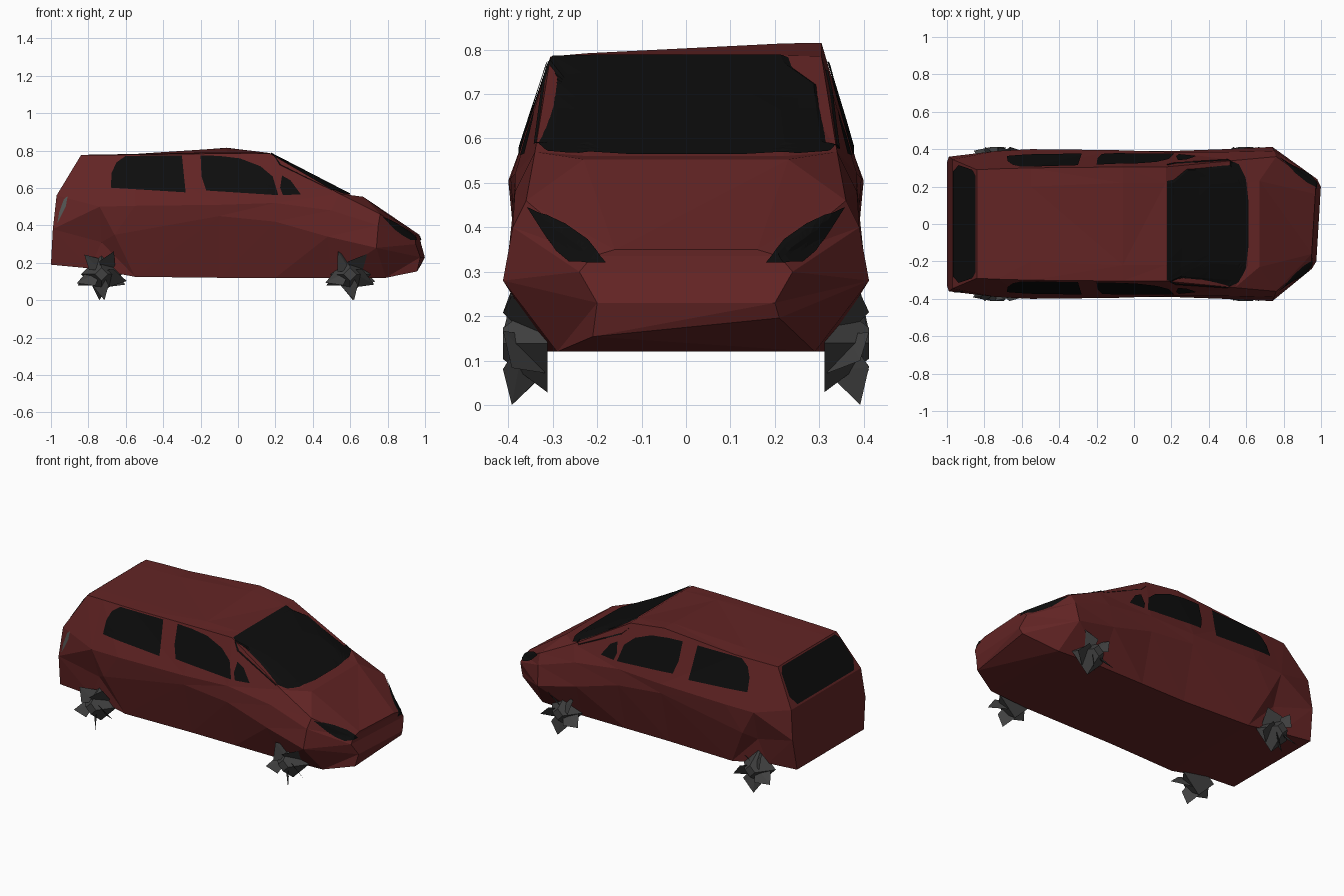
import bpy, bmesh, math, random
from mathutils import Vector, Matrix
from mathutils.bvhtree import BVHTree

random.seed(4)
default = bpy.data.objects.get("Cube")
if default:
    bpy.data.objects.remove(default, do_unlink=True)


def material(name, rgb):
    mat = bpy.data.materials.new(name)
    mat.use_nodes = True
    colour = (*rgb, 1)
    mat.diffuse_color = colour
    shader = next(n for n in mat.node_tree.nodes if n.type == "BSDF_PRINCIPLED")
    shader.inputs["Base Color"].default_value = colour
    return mat


PAINT = material("dark_red_paint", (.125, .018, .018))
GLASS = material("black_glass", (.004, .004, .004))
RUBBER = material("grey_rubber", (.052, .052, .052))
LENS = material("grey_lens", (.085, .09, .085))


def add_object(name, bm, mat):
    mesh = bpy.data.meshes.new(name)
    bm.to_mesh(mesh)
    mesh.materials.append(mat)
    obj = bpy.data.objects.new(name, mesh)
    bpy.context.collection.objects.link(obj)
    return obj


# Lengthwise lines of the left half of the body, each from tail to nose
sill = [(-1, .33, .19), (-.79, .32, .17), (-.55, .33, .125), (-.1, .31, .12),
        (.2, .31, .12), (.5, .31, .12), (.79, .29, .12), (.97, .21, .175)]
flank = [(-.99, .36, .38), (-.73, .33, .31), (-.66, .385, .35), (-.1, .39, .45),
         (.2, .39, .42), (.48, .4, .34), (.74, .412, .28), (.987, .2, .23)]
belt = [(-.97, .345, .56), (-.74, .39, .5), (-.55, .4, .505), (-.1, .395, .51),
        (.2, .385, .52), (.5, .385, .48), (.75, .39, .4), (.965, .24, .3)]
shoulder = [(-.84, .29, .775), (-.73, .295, .777), (-.55, .3, .778), (-.06, .305, .785),
            (.17, .305, .785), (.54, .34, .57), (.76, .36, .46), (.96, .21, .335)]
crown = [(-.84, .2, .777), (-.73, .2, .779), (-.55, .2, .782), (-.06, .22, .788),
         (.17, .22, .787), (.61, .22, .56), (.67, .23, .553), (.96, .16, .35)]
LINES = [sill, flank, belt, shoulder, crown]


def body_point(line, col, side):
    x, y, z = LINES[line][col]
    y *= side
    if col == 3 and line > 2:        # roof leans slightly upward on the left
        z += .03 * (y + .3) / .6
    if col == 7:                     # nose is a little skewed
        x += .06 * y
        if line == 0:
            z += .1 * y
    return x, y, z


def build_body():
    bm = bmesh.new()
    cols = range(len(sill))
    left, right = ([[bm.verts.new(body_point(r, c, s)) for c in cols]
                    for r in range(len(LINES))] for s in (1, -1))
    ring = left + right[::-1]
    for a, b in zip(ring, ring[1:] + ring[:1]):
        for c in cols[:-1]:
            bm.faces.new((a[c], a[c + 1], b[c + 1], b[c]))
    # tail and nose panels
    for r in range(len(LINES) - 1):
        for c in (0, cols[-1]):
            bm.faces.new((left[r][c], left[r + 1][c], right[r + 1][c], right[r][c]))
    bmesh.ops.triangulate(bm, faces=bm.faces)
    bmesh.ops.recalc_face_normals(bm, faces=bm.faces)
    return bm


body = build_body()
add_object("car_body", body, PAINT)
surface = BVHTree.FromBMesh(body)


def panel(name, outline, direction, mat, lift=.005):
    """Lay a flat outline onto the body along a direction."""
    ray = Vector(direction)
    axis = [abs(v) for v in ray].index(1)
    bm = bmesh.new()
    corners = []
    for a, b in outline:
        co = [a, b]
        co.insert(axis, 0)
        corners.append(bm.verts.new(Vector(co) - ray * 2))
    bm.faces.new(corners)
    bmesh.ops.triangulate(bm, faces=bm.faces)
    bmesh.ops.subdivide_edges(bm, edges=bm.edges, cuts=5, use_grid_fill=True)
    missed = []
    for v in bm.verts:
        hit, normal, _, _ = surface.ray_cast(v.co, ray)
        if hit is None:
            missed.append(v)
        else:
            v.co = hit + normal * lift
    bmesh.ops.delete(bm, geom=missed, context="VERTS")
    bm.normal_update()
    for f in bm.faces:
        if f.normal.dot(ray) > 0:
            f.normal_flip()
    return add_object(name, bm, mat)


# Side windows
rear_pane = [(-.68, .6), (-.675, .68), (-.65, .735), (-.6, .77), (-.3, .773),
             (-.28, .575)]
front_pane = [(-.2, .773), (-.1, .77), (.01, .757), (.12, .715), (.185, .66),
              (.215, .56), (-.17, .585), (-.195, .66)]
quarter_pane = [(.235, .665), (.28, .64), (.335, .565), (.24, .56), (.225, .6)]
for side, label in ((1, "left"), (-1, "right")):
    for pane, title in ((rear_pane, "rear"), (front_pane, "front"), (quarter_pane, "quarter")):
        panel(f"{label}_{title}_window", pane, (0, -side, 0), GLASS)

# Windscreen and tailgate window
panel("windscreen", [(.175, .315), (.175, -.3), (.22, -.32), (.5, -.338), (.56, -.31),
                     (.595, -.24), (.612, -.1), (.612, .1), (.595, .25), (.56, .32),
                     (.5, .342), (.22, .325)], (0, 0, -1), GLASS)
half = [(.26, .768), (.29, .74), (.315, .62), (.28, .57)]
panel("tailgate_window", half + [(-y, z) for y, z in half[::-1]], (1, 0, 0), GLASS)

# Headlights and the corner lamp
lamp = [(.355, .445), (.27, .405), (.22, .37), (.18, .32), (.26, .32), (.29, .345), (.32, .39)]
for side, label in ((1, "left"), (-1, "right")):
    panel(f"{label}_headlight", [(side * y, z) for y, z in lamp], (-1, 0, 0), GLASS)
panel("right_tail_lamp", [(-.91, .555), (-.92, .5), (-.965, .41), (-.955, .47), (-.93, .54)],
      (0, 1, 0), LENS)


# Jagged wheels: an angular hub with bent shards around it
def wheel(name, x, side):
    bm = bmesh.new()
    outward = Matrix.Rotation(side * -math.pi / 2, 4, "X")
    bmesh.ops.create_cone(bm, cap_ends=True, segments=4, radius1=.11, radius2=.035,
                          depth=.1, matrix=outward)
    for i in range(5):
        angle = math.tau * (i + .75) / 5
        tips = []
        for turn, radius, depth in ((0, .14, .03), (.7, .07, .05), (-.6, .08, -.045)):
            a = angle + turn + random.uniform(-.15, .15)
            tips.append(bm.verts.new((radius * math.cos(a), side * depth,
                                      radius * math.sin(a))))
        tips.append(bm.verts.new((0, 0, .02)))
        for skip in range(4):
            bm.faces.new([v for k, v in enumerate(tips) if k != skip])
    bmesh.ops.recalc_face_normals(bm, faces=bm.faces)
    lowest = min(v.co.z for v in bm.verts)
    bmesh.ops.translate(bm, verts=bm.verts, vec=(x, side * .362, -lowest))
    add_object(name, bm, RUBBER)


for x, end in ((-.73, "rear"), (.6, "front")):
    for side, label in ((1, "left"), (-1, "right")):
        wheel(f"{label}_{end}_wheel", x, side)
